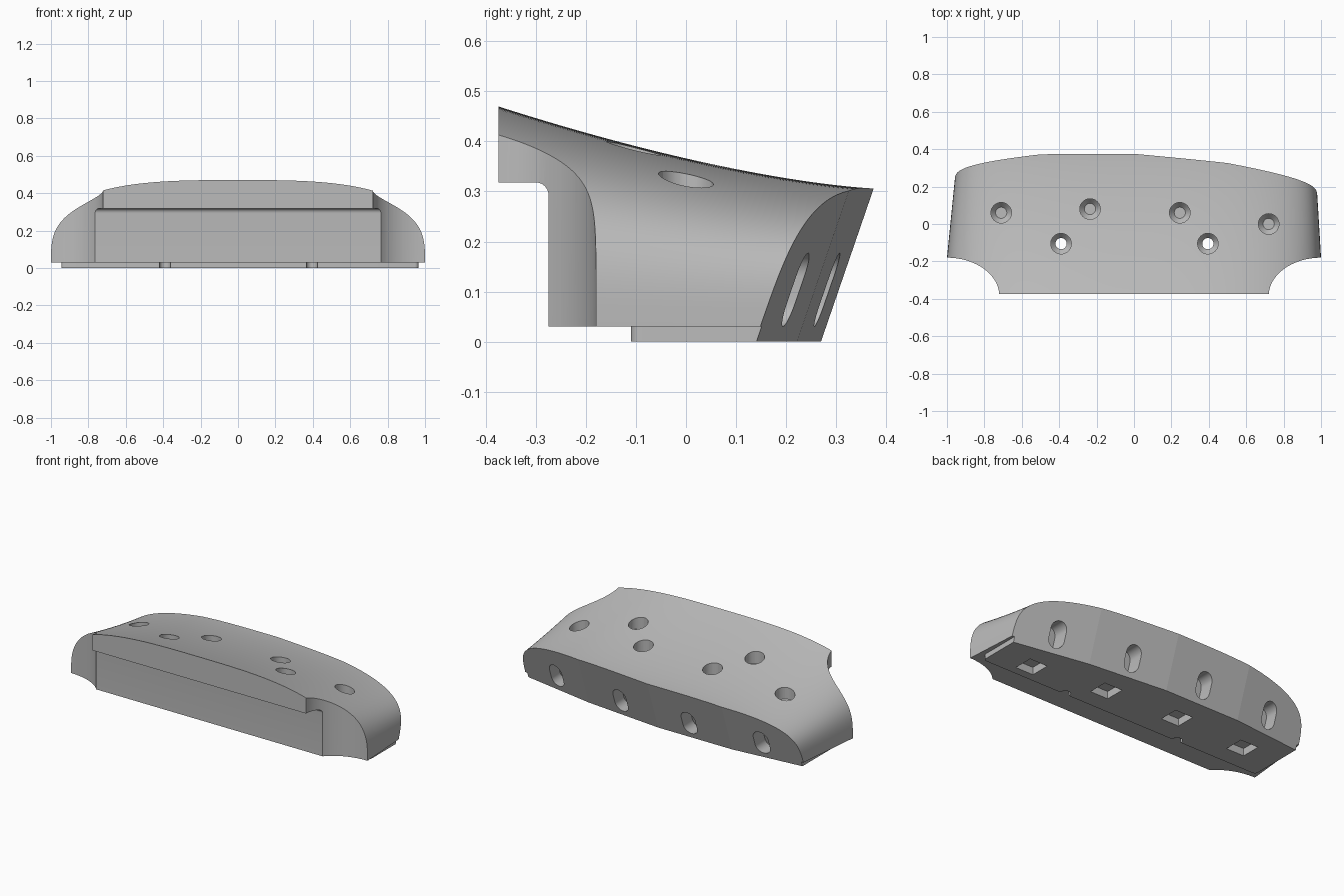
import bpy, bmesh, math

cube = bpy.data.objects.get("Cube")
if cube:
    bpy.data.objects.remove(cube)

grey = bpy.data.materials.new("plain_grey")
grey.use_nodes = True
grey.diffuse_color = (0.5, 0.5, 0.5, 1)
grey.node_tree.nodes["Principled BSDF"].inputs["Base Color"].default_value = (0.5, 0.5, 0.5, 1)


def loft(name, rings):
    """Closed solid skinned through equal-length rings, capped at both ends."""
    bm = bmesh.new()
    loops = [[bm.verts.new(p) for p in ring] for ring in rings]
    n = len(loops[0])
    for a, b in zip(loops, loops[1:]):
        for i in range(n):
            j = (i + 1) % n
            bm.faces.new((a[i], a[j], b[j], b[i]))
    bm.faces.new(loops[0])
    bm.faces.new(loops[-1])
    bmesh.ops.recalc_face_normals(bm, faces=bm.faces)
    mesh = bpy.data.meshes.new(name)
    bm.to_mesh(mesh)
    bm.free()
    mesh.materials.append(grey)
    obj = bpy.data.objects.new(name, mesh)
    bpy.context.collection.objects.link(obj)
    return obj


def combine(target, tool, operation="DIFFERENCE"):
    tool.hide_render = True
    mod = target.modifiers.new(tool.name, "BOOLEAN")
    mod.operation, mod.solver, mod.object = operation, "EXACT", tool
    bpy.context.view_layer.objects.active = target
    bpy.ops.object.modifier_apply(modifier=mod.name)
    bpy.data.objects.remove(tool)


def arc(cx, cy, rx, ry, start, end, steps):
    angles = [math.radians(start + (end - start) * i / steps) for i in range(steps + 1)]
    return [(cx + rx * math.cos(a), cy + ry * math.sin(a)) for a in angles]


# Crowned body: rounded cross-sections that sink and narrow towards the back
BASE = 0.03


def crown(y):
    return 0.305 + 0.165 * max(0.0, (0.40 - y) / 0.775) ** 1.5


def power(y):
    return 3.1 + 0.5 * (y + 0.375)


def surface_z(x, y):
    n = power(y)
    return BASE + (crown(y) - BASE) * (1 - abs(x) ** n) ** (1 / n)


def section(y, steps=120):
    n = power(y)
    ring = []
    for i in range(steps + 1):
        t = math.pi * i / steps
        c, s = math.cos(t), max(0.0, math.sin(t))
        half = 1 - (0.06 if c > 0 else 0.1) * (y + 0.18)
        x = math.copysign(abs(c) ** (2 / n), c) * half
        ring.append((x, y, BASE + (crown(y) - BASE) * s ** (2 / n)))
    return ring


body = loft("grip_body", [section(-0.375 + 0.85 * i / 34) for i in range(35)])

# Raised foot under the rear half, with small rounded front corners
foot = arc(-0.925, -0.09, 0.02, 0.02, 180, 270, 6) + arc(0.945, -0.09, 0.02, 0.02, 270, 360, 6)
foot += [(0.965, 0.4), (-0.945, 0.4)]
combine(body, loft("foot", [[(x, y, z) for x, y in foot] for z in (0, 0.06)]), "UNION")

# Slanted back made of four flat facets
LEAN = 0.344
facets = [(-1.2, 0.203), (-0.5, 0.27), (0, 0.27), (0.5, 0.222), (1.2, 0.1)]
outline = facets + [(1.2, 1.2), (-1.2, 1.2)]
combine(body, loft("back_cut", [[(x, y + LEAN * z, z) for x, y in outline] for z in (-0.2, 0.7)]))

# Recess under the front lip, with a filleted inner corner
recess = [(-0.6, -0.1), (-0.275, -0.1)] + arc(-0.3, 0.293, 0.025, 0.025, 0, 90, 8) + [(-0.6, 0.318)]
combine(body, loft("lip_recess", [[(x, y, z) for y, z in recess] for x in (-1.3, 1.3)]))

# Concave scoops at both front corners
scoop = arc(1.0, -0.385, 0.28, 0.205, 180, 90, 24) + [(1.3, -0.18), (1.3, -0.6), (0.72, -0.6)]
for side in (-1, 1):
    combine(body, loft("corner_scoop", [[(side * x, y, z) for x, y in scoop] for z in (-0.2, 0.7)]))


# Countersunk screw holes
def screw_hole(x, y, through):
    top = surface_z(x, y)
    steps = [(0.7, 0.055), (top - 0.06, 0.055), (top - 0.09, 0.03)]
    if through:
        steps.append((-0.1, 0.03))
    rings = [[(px, py, z) for px, py in arc(x, y, r, r, 0, 348.75, 31)] for z, r in steps]
    combine(body, loft("screw_hole", rings))


for x in (-0.39, 0.395):
    screw_hole(x, -0.105, True)

# Rear stations: blind hole on top, square pocket below, slot in the back
for x, y in ((-0.71, 0.06), (-0.235, 0.08), (0.245, 0.06), (0.72, 0.0)):
    screw_hole(x, y, False)

    square = [(x + sx * 0.06, y + sy * 0.06) for sx, sy in ((-1, -1), (1, -1), (1, 1), (-1, 1))]
    combine(body, loft("square_pocket", [[(px, py, z) for px, py in square] for z in (-0.1, 0.045)]))

    a, b = next((p, q) for p, q in zip(facets, facets[1:]) if p[0] <= x <= q[0])
    back = a[1] + (b[1] - a[1]) * (x - a[0]) / (b[0] - a[0]) + LEAN * 0.1
    slot = arc(x, 0.13, 0.047, 0.047, 0, 180, 16) + arc(x, 0.077, 0.047, 0.047, 180, 360, 16)
    combine(body, loft("back_slot", [[(px, d + LEAN * (pz - 0.1), pz) for px, pz in slot]
                                     for d in (back - 0.09, back + 0.2)]))

# Smooth crown and scoops, flat back facets
bpy.ops.object.select_all(action="DESELECT")
body.select_set(True)
bpy.context.view_layer.objects.active = body
bpy.ops.object.shade_smooth_by_angle(angle=math.radians(30))
for face in body.data.polygons:
    if face.normal.y > 0.8 or abs(face.normal.z) > 0.9999:
        face.use_smooth = False
